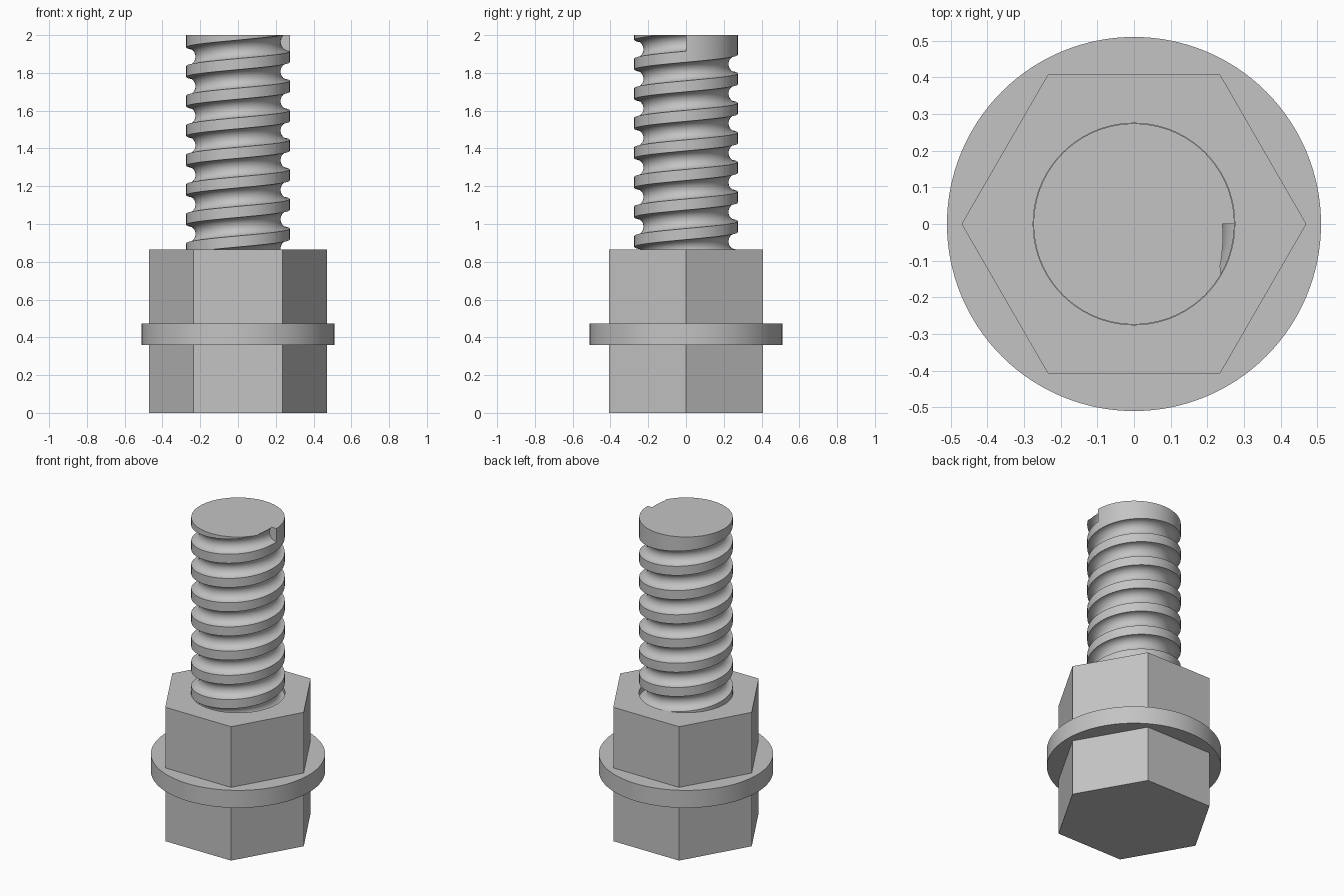
import bpy, bmesh, math
from math import sin, cos, pi

cube = bpy.data.objects.get("Cube")
if cube:
    bpy.data.objects.remove(cube, do_unlink=True)

GREY = (0.55, 0.55, 0.55, 1)
steel = bpy.data.materials.new("grey_steel")
steel.use_nodes = True
steel.diffuse_color = GREY
steel.node_tree.nodes["Principled BSDF"].inputs["Base Color"].default_value = GREY

ROD_R = 0.274      # rod radius
STEPS = 72         # columns per turn


def finish(bm, name):
    bmesh.ops.recalc_face_normals(bm, faces=bm.faces[:])
    mesh = bpy.data.meshes.new(name)
    bm.to_mesh(mesh)
    bm.free()
    mesh.materials.append(steel)
    obj = bpy.data.objects.new(name, mesh)
    bpy.context.collection.objects.link(obj)
    bpy.ops.object.select_all(action="DESELECT")
    obj.select_set(True)
    bpy.context.view_layer.objects.active = obj
    bpy.ops.object.shade_smooth_by_angle(angle=math.radians(30))
    return obj


def loop(bm, sides, radius, z):
    """Closed ring of edges, first corner on +x."""
    vs = [bm.verts.new((radius * cos(2 * pi * i / sides), radius * sin(2 * pi * i / sides), z))
          for i in range(sides)]
    return [bm.edges.new((vs[i - 1], vs[i])) for i in range(sides)]


def prism(name, sides, radius, z0, z1, hole=0):
    """Upright prism, with an optional round hole through it."""
    bm = bmesh.new()
    edges = loop(bm, sides, radius, z0)
    if hole:
        edges += loop(bm, STEPS, hole, z0)
        bmesh.ops.triangle_fill(bm, edges=edges, use_beauty=True)
    else:
        bmesh.ops.edgeloop_fill(bm, edges=edges)
    out = bmesh.ops.extrude_face_region(bm, geom=bm.faces[:], use_keep_orig=True)
    top = [g for g in out["geom"] if isinstance(g, bmesh.types.BMVert)]
    bmesh.ops.translate(bm, verts=top, vec=(0, 0, z1 - z0))
    return finish(bm, name)


def threaded_rod(name, z0, z1, pitch, groove, end_z, turns):
    """Rod with a round helical groove that stops at the +x side near the top."""
    bm = bmesh.new()
    arc = [pi * j / 12 for j in range(13)]

    def section(step, cut):
        angle = 2 * pi * step / STEPS
        mid = end_z + pitch * step / STEPS
        pts = [(ROD_R - cut * groove * sin(a), mid - groove * cos(a)) for a in arc]
        pts.append((ROD_R, mid - groove + pitch))
        return [bm.verts.new((r * cos(angle), r * sin(angle), z)) for r, z in pts]

    # grooved turns, then one plain turn; the joint makes the flat end wall
    rings = [section(s, 1) for s in range(-turns * STEPS, 1)]
    rings += [section(s, 0) for s in range(STEPS + 1)]
    for a, b in zip(rings, rings[1:]):
        for j in range(len(a) - 1):
            bm.faces.new((a[j], b[j], b[j + 1], a[j + 1]))
    bmesh.ops.remove_doubles(bm, verts=bm.verts[:], dist=0.00002)

    # trim both ends flat and cap them
    for z, up in ((z1, 1), (z0, -1)):
        cut = bmesh.ops.bisect_plane(bm, geom=bm.verts[:] + bm.edges[:] + bm.faces[:],
                                     plane_co=(0, 0, z), plane_no=(0, 0, up), clear_outer=True)
        rim = [g for g in cut["geom_cut"] if isinstance(g, bmesh.types.BMEdge)]
        bmesh.ops.edgeloop_fill(bm, edges=rim)
    return finish(bm, name)


prism("bolt_head", 6, 0.47, 0, 0.36)
prism("washer", 128, 0.51, 0.36, 0.473)
prism("nut", 6, 0.47, 0.473, 0.865, hole=ROD_R + 0.001)
threaded_rod("threaded_rod", 0.4, 2, pitch=0.1565, groove=0.049, end_z=1.964, turns=12)
